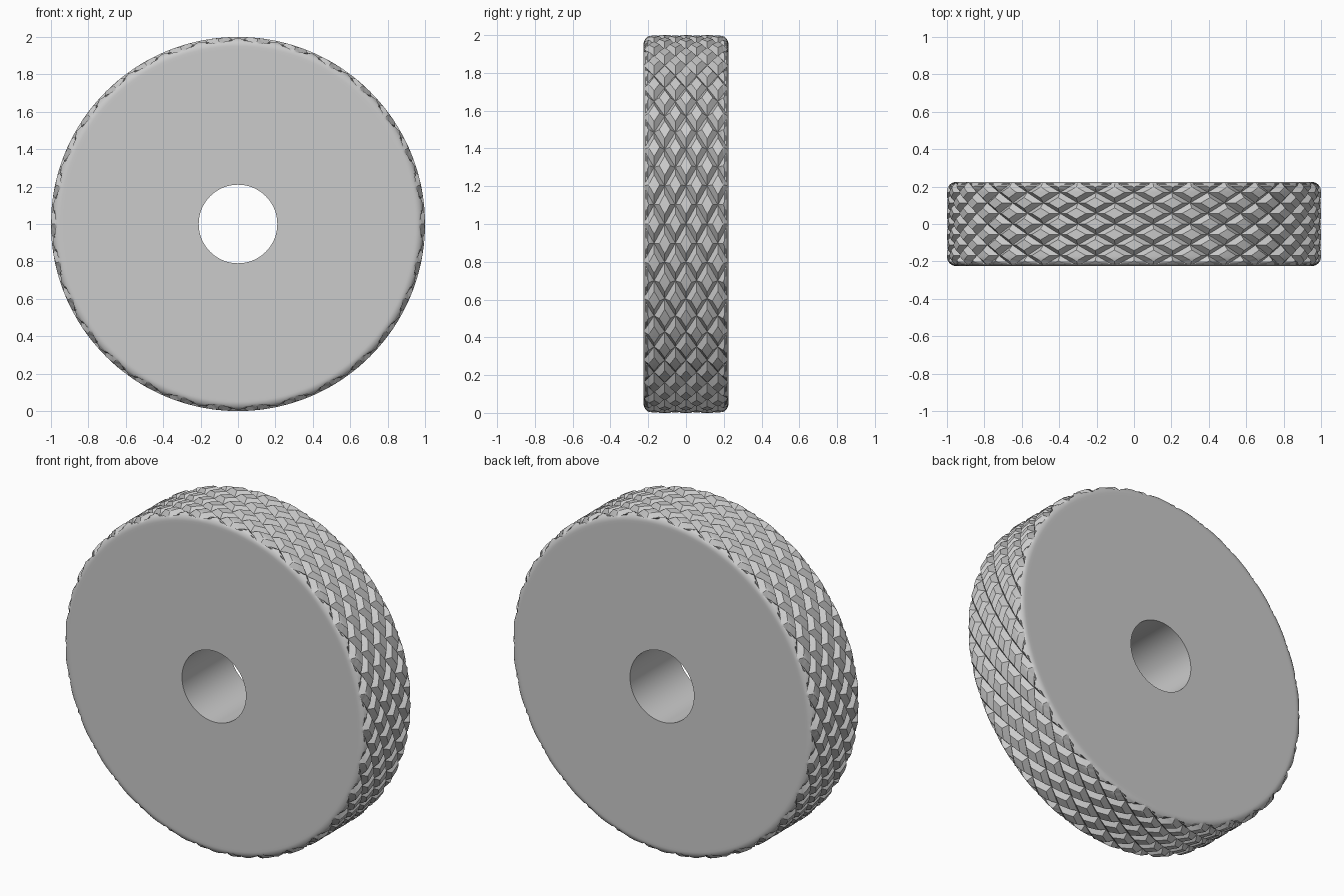
import bpy
import bmesh
import math

cube = bpy.data.objects.get("Cube")
if cube:
    bpy.data.objects.remove(cube, do_unlink=True)

RADIUS = 1.0
HALF = 0.225          # half the wheel width
FILLET = 0.05         # rounded rim corner
BORE = 0.21
TEETH = 30            # diamonds around the rim
ROW = HALF / 2        # width of one diamond
DEPTH = 0.03          # groove depth
LIP = 0.24            # half groove width, as a share of the groove spacing

steel = bpy.data.materials.new("grey_metal")
steel.use_nodes = True
grey = (0.6, 0.6, 0.6, 1)
steel.diffuse_color = grey
steel.node_tree.nodes["Principled BSDF"].inputs["Base Color"].default_value = grey

bm = bmesh.new()


def groove_point(i, j, u, v):
    """Point of the unrolled rim: (turn in teeth, depth, width)."""
    near = min(u, 1 - u, v, 1 - v)
    depth = DEPTH * max(0, 1 - near / LIP)
    return bm.verts.new(((i + u + j + v) / 2, depth, (i + u - j - v) / 2 * ROW))


# Unrolled knurl: diamond cells between two crossing families of V grooves
steps = [0, LIP, 0.5, 1 - LIP, 1]
last = len(steps) - 2
for m in range(-4, 5):
    for n in range(2 * TEETH):
        if (n + m) % 2 == 0:
            continue
        i, j = (n + m - 1) // 2, (n - m - 1) // 2
        grid = [[groove_point(i, j, u, v) for v in steps] for u in steps]
        for p in range(last + 1):
            for q in range(last + 1):
                a, b = grid[p][q], grid[p + 1][q]
                c, d = grid[p + 1][q + 1], grid[p][q + 1]
                if p in (0, last) and q in (0, last):
                    # groove crossings fold along the diagonal
                    if p == q:
                        tris = ((a, b, c), (a, c, d))
                    else:
                        tris = ((a, b, d), (b, c, d))
                    for t in tris:
                        bm.faces.new(t)
                else:
                    bm.faces.new((a, b, c, d))
bmesh.ops.remove_doubles(bm, verts=bm.verts[:], dist=0.0001)

# Trim to the wheel width and add loops for the rounded corners
for side in (-1, 1):
    for angle in range(0, 91, 9):
        y = HALF - FILLET + FILLET * math.sin(math.radians(angle))
        bmesh.ops.bisect_plane(
            bm, geom=bm.verts[:] + bm.edges[:] + bm.faces[:], dist=0.00001,
            plane_co=(0, 0, side * y), plane_no=(0, 0, side),
            clear_outer=(angle == 90))

# Roll the strip into a wheel
for vert in bm.verts:
    turn, depth, y = vert.co
    t = min(FILLET, max(0, abs(y) - HALF + FILLET))
    drop = FILLET - math.sqrt(max(0, FILLET ** 2 - t ** 2))
    r = RADIUS - max(depth, drop)
    angle = turn * math.tau / TEETH
    vert.co = (r * math.cos(angle), y, r * math.sin(angle))
bmesh.ops.remove_doubles(bm, verts=bm.verts[:], dist=0.0001)


def open_edges():
    return [e for e in bm.edges if e.is_boundary]


# Flat side faces, drawn inwards to the bore
for radius in (RADIUS - FILLET - 0.015, BORE):
    bmesh.ops.extrude_edge_only(bm, edges=open_edges())
    for vert in {v for e in open_edges() for v in e.verts}:
        scale = radius / math.hypot(vert.co.x, vert.co.z)
        vert.co.x *= scale
        vert.co.z *= scale

# Bore wall
bmesh.ops.bridge_loops(bm, edges=open_edges())
bmesh.ops.recalc_face_normals(bm, faces=bm.faces[:])
bmesh.ops.translate(bm, verts=bm.verts[:], vec=(0, 0, RADIUS))

mesh = bpy.data.meshes.new("knurled_wheel")
bm.to_mesh(mesh)
bm.free()
mesh.materials.append(steel)
wheel = bpy.data.objects.new("knurled_wheel", mesh)
bpy.context.collection.objects.link(wheel)

bpy.ops.object.select_all(action="DESELECT")
wheel.select_set(True)
bpy.context.view_layer.objects.active = wheel
bpy.ops.object.shade_smooth_by_angle(angle=math.radians(25))
